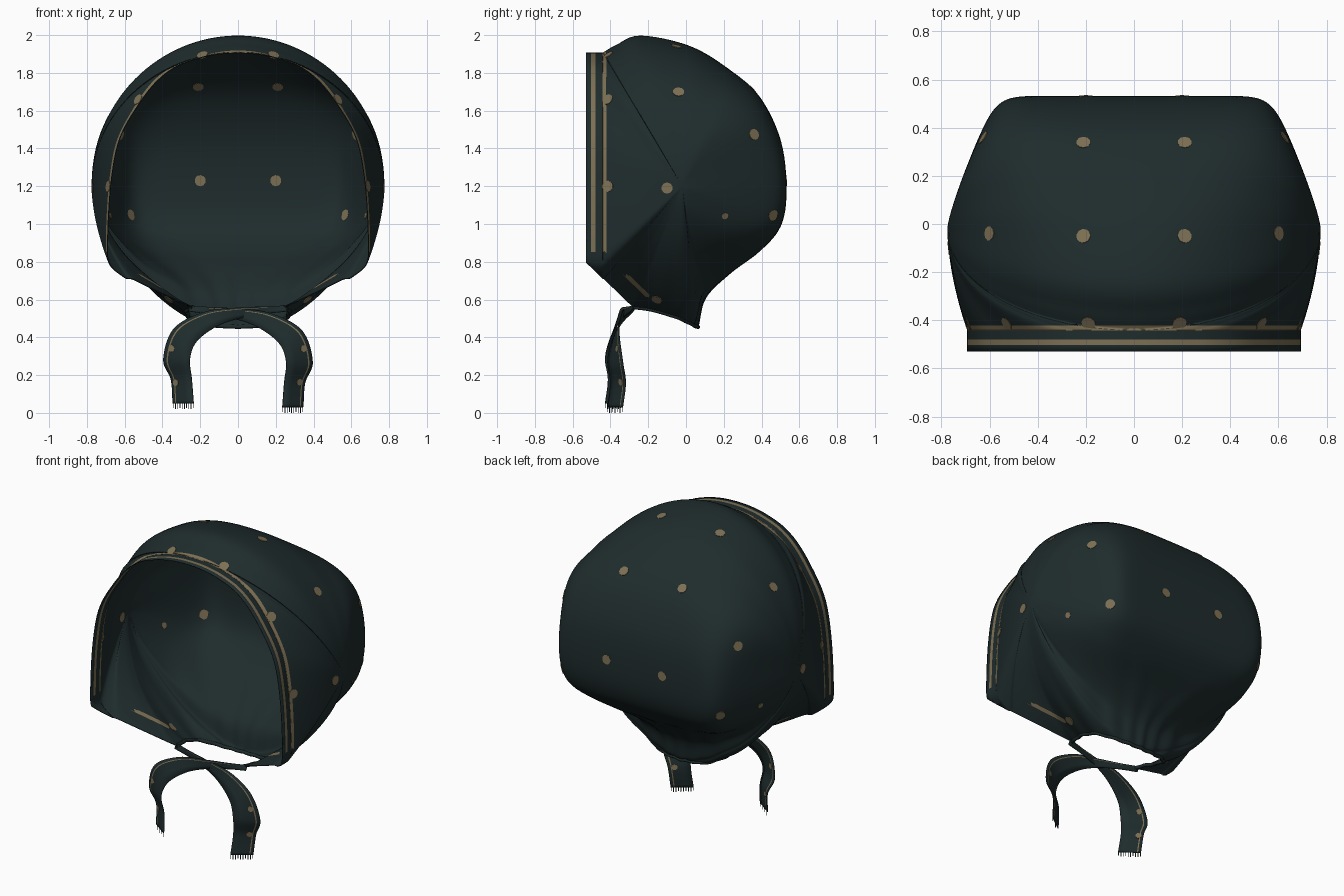
import bpy, bmesh, math
from mathutils import Vector
from mathutils.bvhtree import BVHTree

cube = bpy.data.objects.get("Cube")
if cube:
    bpy.data.objects.remove(cube, do_unlink=True)


def make_material(name, color):
    mat = bpy.data.materials.new(name)
    mat.use_nodes = True
    mat.diffuse_color = (*color, 1)
    mat.node_tree.nodes["Principled BSDF"].inputs["Base Color"].default_value = (*color, 1)
    return mat


CLOTH = make_material("dark_teal_cloth", (.0135, .0245, .0255))
TAN = make_material("tan_print", (.205, .16, .088))


def add_object(name, bm, materials, smooth=True):
    mesh = bpy.data.meshes.new(name)
    for face in bm.faces:
        face.smooth = smooth
    bm.to_mesh(mesh)
    bm.free()
    for mat in materials:
        mesh.materials.append(mat)
    obj = bpy.data.objects.new(name, mesh)
    bpy.context.collection.objects.link(obj)
    return obj


def spline(points, steps=6):
    """Smooth open curve through points of any dimension, last point left out."""
    pts = [Vector(p) for p in points]
    pts = [2 * pts[0] - pts[1]] + pts + [2 * pts[-1] - pts[-2]]
    out = []
    for a, b, c, d in zip(pts, pts[1:], pts[2:], pts[3:]):
        for i in range(steps):
            t = i / steps
            out.append(b + (c - a) * (t / 2) + (2 * a - 5 * b + 4 * c - d) * (t * t / 2)
                       + (3 * b - a - 3 * c + d) * (t ** 3 / 2))
    return out


# Middle line of the crown: y, z, fullness of the bulge, taper
CROWN = [(0, *p) for p in (
    (-.44, 1.905, 2, 0), (-.37, 1.945, 2, 0), (-.24, 1.995, 2, 0), (.02, 1.94, 2.2, .02),
    (.23, 1.815, 2.9, .08), (.39, 1.67, 4.8, .18), (.5, 1.44, 9, .25),
    (.53, 1.18, 14, .27), (.5, .99, 11, .28), (.39, .86, 6, .28),
    (.23, .74, 3.2, .26), (.1, .61, 2, .18), (.06, .455, 1.6, .08))]
# Neck edge: x, y, z, fullness, taper
NECK = [(0, .06, .455, 1.6, .08), (.15, .04, .465, 1.6, .04), (.25, -.03, .5, 1.6, 0),
        (.27, -.12, .53, 1.6, 0), (.26, -.2, .55, 1.6, 0), (.24, -.28, .56, 1.6, 0)]
# Middle line carried on past the face opening, which then cuts it off
FRONT = [(0, y, z, n, 0) for y, z, n in (
    (-.309, .49, 1.6), (-.464, .455, 1.6), (-.71, .37, 1.65), (-.83, .27, 1.65),
    (-1.15, .12, 1.7), (-1.19, .42, 1.7), (-1.12, 1.02, 1.7), (-.875, 1.587, 1.8),
    (-.61, 1.815, 1.9), (-.5, 1.89, 2), (-.46, 1.903, 2), (-.445, 1.905, 2),
    (-.44, 1.905, 2))]
SIDE = Vector((.773, -.02, 1.2))
HEM_Y, RIM_Y = -.44, -.53
CORNER = Vector((0, RIM_Y, .8))
BACKWARD, JAW_IN = Vector((0, 1, 0)), Vector((0, .69, .72))


def gather(p):
    """Soft pleats that fade out above the neck and toward the rim."""
    fade = max(0, min(1, (.95 - p.z) / .35)) * max(0, min(1, (p.y + .35) / .2))
    angle = math.atan2(p.x, p.y + .15)
    swell = 1 + .02 * fade * math.cos(16 * angle)
    return Vector((p.x * swell, (p.y + .15) * swell - .15, p.z))


# Bonnet half: rows fan out from the side and stop at the opening
bm = bmesh.new()
STEPS = 32
pole = bm.verts.new(SIDE)
rows = []
for x, y, z, n, k in spline(FRONT) + spline(CROWN) + spline(NECK):
    reach = (1 - (max(0, x) / (SIDE.x * (1 - k))) ** n) ** (1 / n)
    cut = 1
    for co, normal in ((Vector((0, HEM_Y, 0)), BACKWARD), (CORNER, JAW_IN)):
        inside, outside = (SIDE - co).dot(normal), (Vector((x, y, z)) - co).dot(normal)
        if outside < 0:
            cut = min(cut, inside / (inside - outside))
    row = []
    for j in range(1, STEPS + 1):
        t = cut * (1 - (1 - j / STEPS) ** 2.4)
        s = t * reach
        across = SIDE.x * (1 - k * s ** 1.25) * max(0, 1 - s ** n) ** (1 / n)
        p = Vector((across, SIDE.y + (y - SIDE.y) * t, SIDE.z + (z - SIDE.z) * t))
        row.append(bm.verts.new(gather(p)))
    # Straight hem band in front of the fan
    if abs(row[-1].co.y - HEM_Y) < .0001:
        for hem_y in ((HEM_Y + RIM_Y) / 2, RIM_Y):
            row.append(bm.verts.new((row[STEPS - 1].co.x, hem_y, row[STEPS - 1].co.z)))
    rows.append(row)
for i, row in enumerate(rows):
    prev = rows[i - 1]
    bm.faces.new((pole, prev[0], row[0]))
    for j in range(min(len(prev), len(row)) - 1):
        bm.faces.new((prev[j], prev[j + 1], row[j + 1], row[j]))
    if len(prev) < len(row):
        bm.faces.new((prev[-1], row[-1], row[-2], row[-3]))
bmesh.ops.recalc_face_normals(bm, faces=bm.faces)


def bisect(co, normal, clear=False):
    bmesh.ops.bisect_plane(bm, geom=bm.verts[:] + bm.edges[:] + bm.faces[:],
                           plane_co=co, plane_no=normal, clear_inner=clear)


# Trim the hem at the jaw, then cut two printed stripes along the edge
bisect(CORNER - JAW_IN * .002, JAW_IN, clear=True)
OUTER, INNER = (.028, .05), (.087, .109)
for normal in (BACKWARD, JAW_IN):
    for offset in OUTER + INNER:
        bisect(CORNER + normal * offset, normal)
for face in bm.faces:
    centre = face.calc_center_median()
    inset = min((centre - CORNER).dot(v) for v in (BACKWARD, JAW_IN))
    on_face = centre.z > .85
    on_jaw = .62 < centre.z < .73
    face.material_index = int((on_face and OUTER[0] < inset < OUTER[1]) or
                              ((on_face or on_jaw) and INNER[0] < inset < INNER[1]))
bonnet_tree = BVHTree.FromBMesh(bm)

bonnet = add_object("bonnet", bm, (CLOTH, TAN))
mirror = bonnet.modifiers.new("Mirror", "MIRROR")
mirror.merge_threshold = .002
thick = bonnet.modifiers.new("Thickness", "SOLIDIFY")
thick.thickness = .005
thick.offset = 0

# Gathered cord around the neck edge
half = [gather(Vector(p[:3])) for p in spline(NECK)] + [Vector(NECK[-1][:3])]
loop = [Vector((-p.x, p.y, p.z)) for p in reversed(half[1:])] + half
cord = bpy.data.curves.new("neck_cord", "CURVE")
cord.dimensions = "3D"
cord.bevel_depth = .011
cord.bevel_resolution = 2
line = cord.splines.new("POLY")
line.points.add(len(loop) - 1)
for point, co in zip(line.points, loop):
    point.co = (*co, 1)
cord.materials.append(CLOTH)
bpy.context.collection.objects.link(bpy.data.objects.new("neck_cord", cord))

# Printed dots lie on the nearest cloth and show on both faces
dots = bmesh.new()


def add_dot(tree, target, radius, sign=1):
    co, normal, _, _ = tree.find_nearest(Vector(target))
    co.x *= sign
    normal.x *= sign
    matrix = normal.to_track_quat("Z", "Y").to_matrix().to_4x4()
    matrix.translation = co
    bmesh.ops.create_cone(dots, cap_ends=True, segments=10, radius1=radius,
                          radius2=radius, depth=.0095, matrix=matrix)


BIG, SMALL = .03, .018
SPOTS = ((.21, .33, 1.72, BIG), (.21, -.05, 1.94, BIG), (.59, -.04, 1.69, BIG),
         (.61, .35, 1.47, BIG), (.2, .53, 1.23, BIG), (.77, -.1, 1.19, BIG),
         (.53, .43, 1.06, BIG), (.66, .2, 1.05, SMALL), (.19, -.415, 1.9, BIG),
         (.53, -.415, 1.66, BIG), (.69, -.415, 1.2, BIG), (.36, -.15, .61, BIG))
for *spot, radius in SPOTS:
    for sign in (1, -1):
        add_dot(bonnet_tree, spot, radius, sign)

# Ties: centre x, y, z and half-width vector along the ribbon
TIE = ((-.26, -.27, .553, 0, .01, .015), (-.14, -.295, .54, 0, 0, .02),
       (0, -.325, .522, 0, 0, .03), (.15, -.35, .485, .03, .01, .04),
       (.28, -.375, .4, .06, .02, .035), (.325, -.375, .27, .07, .04, 0),
       (.3, -.36, .16, .055, .04, 0), (.29, -.375, .03, .055, .04, 0))
ACROSS = (-1, -.3, .3, .64, .74, 1)
for name, sign, lift, push in (("left_tie", 1, 0, 0), ("right_tie", -1, .02, -.012)):
    bm = bmesh.new()
    path = spline(TIE, 8) + [Vector(TIE[-1])]
    strips = []
    for i, p in enumerate(path):
        t = i / (len(path) - 1)
        centre = Vector((p[0], p[1] + push, p[2] + lift * t))
        side = Vector(p[3:])
        strips.append([centre + side * a for a in ACROSS])
    grid = [[bm.verts.new((sign * v.x, v.y, v.z)) for v in strip] for strip in strips]
    for i, (a, b) in enumerate(zip(grid, grid[1:])):
        for j in range(len(ACROSS) - 1):
            face = bm.faces.new((a[j], a[j + 1], b[j + 1], b[j]))
            face.material_index = int(j == 3 and i > 6)
    bmesh.ops.recalc_face_normals(bm, faces=bm.faces)
    tree = BVHTree.FromBMesh(bm)
    for x, z in ((.345, .34), (.335, .16)):
        add_dot(tree, (sign * x, -.36, z), SMALL)
    tie = add_object(name, bm, (CLOTH, TAN))
    thick = tie.modifiers.new("Thickness", "SOLIDIFY")
    thick.thickness = .005
    thick.offset = 0

    # Frayed threads at the tie end
    fringe = bmesh.new()
    start, end = strips[-1][0], strips[-1][-1]
    for i in range(10):
        corners = []
        for t, drop in ((i, 0), (i + .35, 0), (i + .35, 1), (i, 1)):
            v = start.lerp(end, t / 9.4)
            length = .03 if i % 3 else .024
            corners.append(fringe.verts.new((sign * v.x, v.y, v.z - drop * length)))
        fringe.faces.new(corners)
    add_object(name + "_fringe", fringe, (CLOTH,), smooth=False)

add_object("printed_dots", dots, (TAN,), smooth=False)
